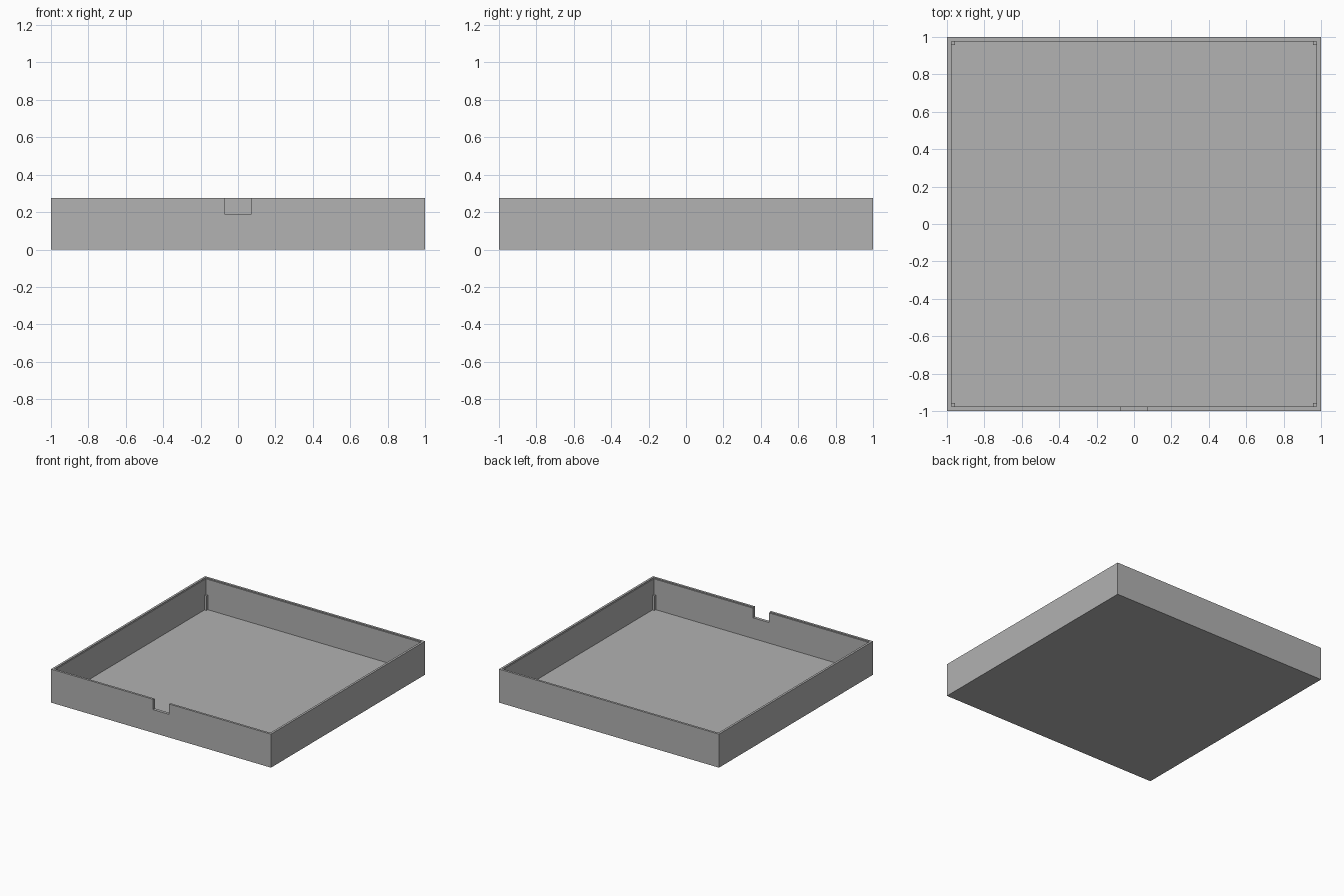
import bpy, bmesh

default = bpy.data.objects.get("Cube")
if default:
    bpy.data.objects.remove(default, do_unlink=True)

HEIGHT, FLOOR, INNER = 0.275, 0.02, 0.975

# Single grey material
grey = bpy.data.materials.new("plain grey")
grey.use_nodes = True
colour = (0.445, 0.445, 0.445, 1)
grey.diffuse_color = colour
bsdf = next(n for n in grey.node_tree.nodes if n.type == 'BSDF_PRINCIPLED')
bsdf.inputs["Base Color"].default_value = colour


def add_object(name, bm):
    bmesh.ops.recalc_face_normals(bm, faces=bm.faces)
    mesh = bpy.data.meshes.new(name)
    bm.to_mesh(mesh)
    bm.free()
    mesh.materials.append(grey)
    obj = bpy.data.objects.new(name, mesh)
    bpy.context.collection.objects.link(obj)
    return obj


def box(name, low, high):
    bm = bmesh.new()
    bmesh.ops.create_cube(bm, size=1)
    for v in bm.verts:
        v.co = [(a + b) / 2 + c * (b - a) for a, b, c in zip(low, high, v.co)]
    return add_object(name, bm)


# Tray: square rings following the wall section, closed below and at the floor
section = [(1, 0), (1, HEIGHT), (0.982, HEIGHT), (0.982, 0.269),
           (INNER, 0.269), (INNER, FLOOR)]
corners = [(-1, -1), (1, -1), (1, 1), (-1, 1)]
bm = bmesh.new()
rings = [[bm.verts.new((r * x, r * y, z)) for x, y in corners] for r, z in section]
for a, b in zip(rings, rings[1:]):
    for i in range(4):
        j = (i + 1) % 4
        bm.faces.new((a[i], a[j], b[j], b[i]))
bm.faces.new(rings[0])
bm.faces.new(rings[-1])
tray = add_object("tray", bm)

# Notch through the front wall
cutter = box("notch_cutter", (-0.073, -1.1, 0.19), (0.073, -0.9, 0.4))
cutter.hide_render = True
cut = tray.modifiers.new("notch", 'BOOLEAN')
cut.operation = 'DIFFERENCE'
cut.solver = 'EXACT'
cut.object = cutter
bpy.context.view_layer.objects.active = tray
bpy.ops.object.modifier_apply(modifier=cut.name)
bpy.data.objects.remove(cutter, do_unlink=True)

# Short support post in each inside corner
for x, y in corners:
    side = ("front" if y < 0 else "back") + ("_left" if x > 0 else "_right")
    near, far = INNER - 0.018, INNER + 0.005
    xs, ys = sorted((x * near, x * far)), sorted((y * near, y * far))
    box(side + "_post", (xs[0], ys[0], FLOOR - 0.005), (xs[1], ys[1], 0.14))
